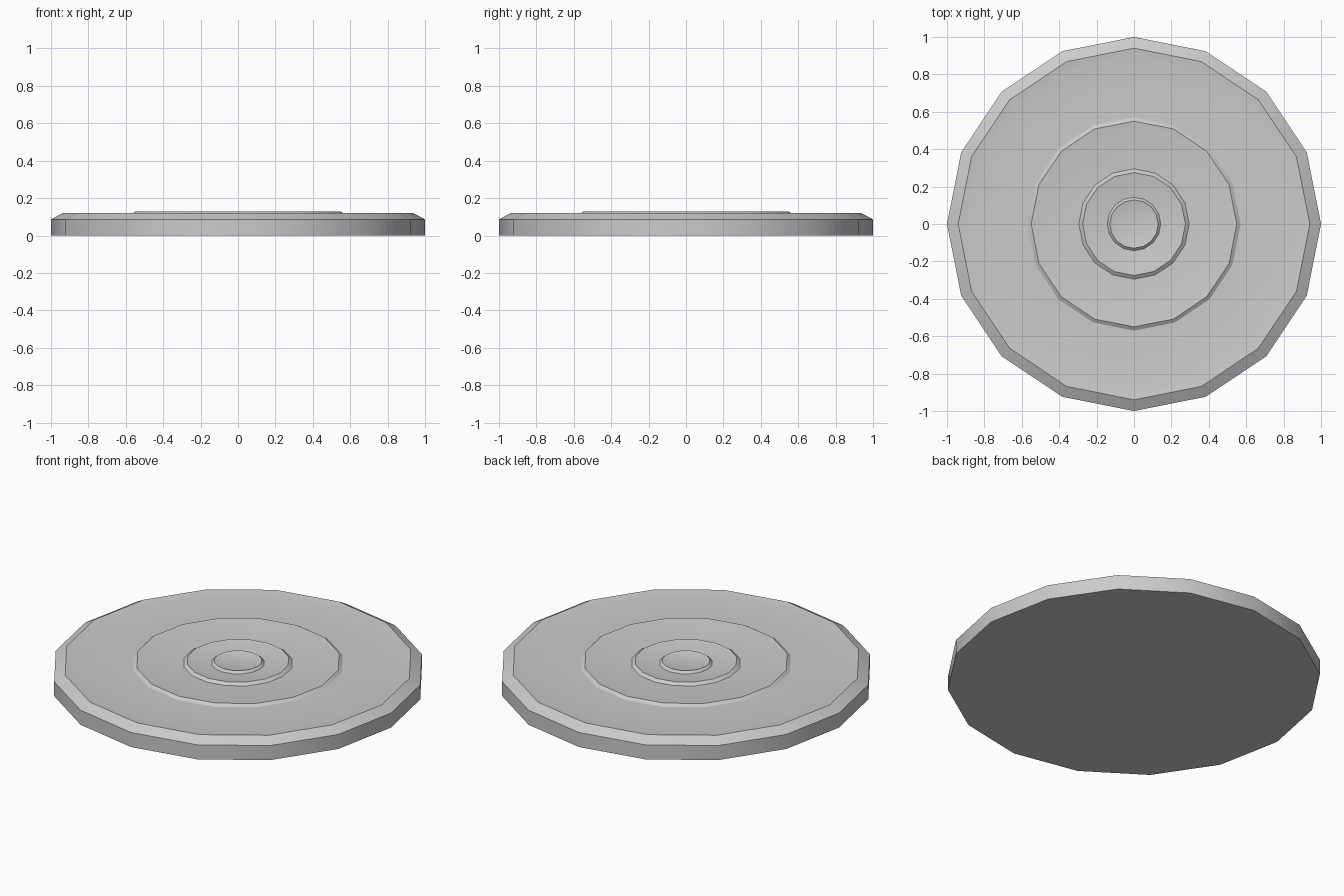
import bpy, bmesh
from math import cos, sin, radians, tau

if "Cube" in bpy.data.objects:
    bpy.data.objects.remove(bpy.data.objects["Cube"])

SIDES = 16

# Radius / height profile, from the base rim inward across the stepped top
PROFILE = [
    (1.0, 0.0), (1.0, 0.086), (0.94, 0.119),   # outer wall and chamfer
    (0.89, 0.112), (0.57, 0.115),              # outer recessed ring
    (0.55, 0.128), (0.53, 0.125),              # middle raised lip
    (0.295, 0.115),                            # middle ring
    (0.275, 0.129), (0.26, 0.126),             # inner raised lip
    (0.143, 0.116),                            # inner ring
    (0.129, 0.129), (0.12, 0.126),             # centre button
]


def lathe(name, profile, sides):
    bm = bmesh.new()
    rings = [[bm.verts.new((r * cos(tau * i / sides), r * sin(tau * i / sides), z))
              for i in range(sides)] for r, z in profile]
    for low, high in zip(rings, rings[1:]):
        for i in range(sides):
            j = (i + 1) % sides
            bm.faces.new((low[i], low[j], high[j], high[i]))
    bm.faces.new(rings[0][::-1])
    bm.faces.new(rings[-1])
    mesh = bpy.data.meshes.new(name)
    bm.to_mesh(mesh)
    bm.free()
    obj = bpy.data.objects.new(name, mesh)
    bpy.context.collection.objects.link(obj)
    return obj


# Stepped round disc
disc = lathe("stepped_disc", PROFILE, SIDES)
bpy.context.view_layer.objects.active = disc
disc.select_set(True)
bpy.ops.object.shade_smooth_by_angle(angle=radians(24))
